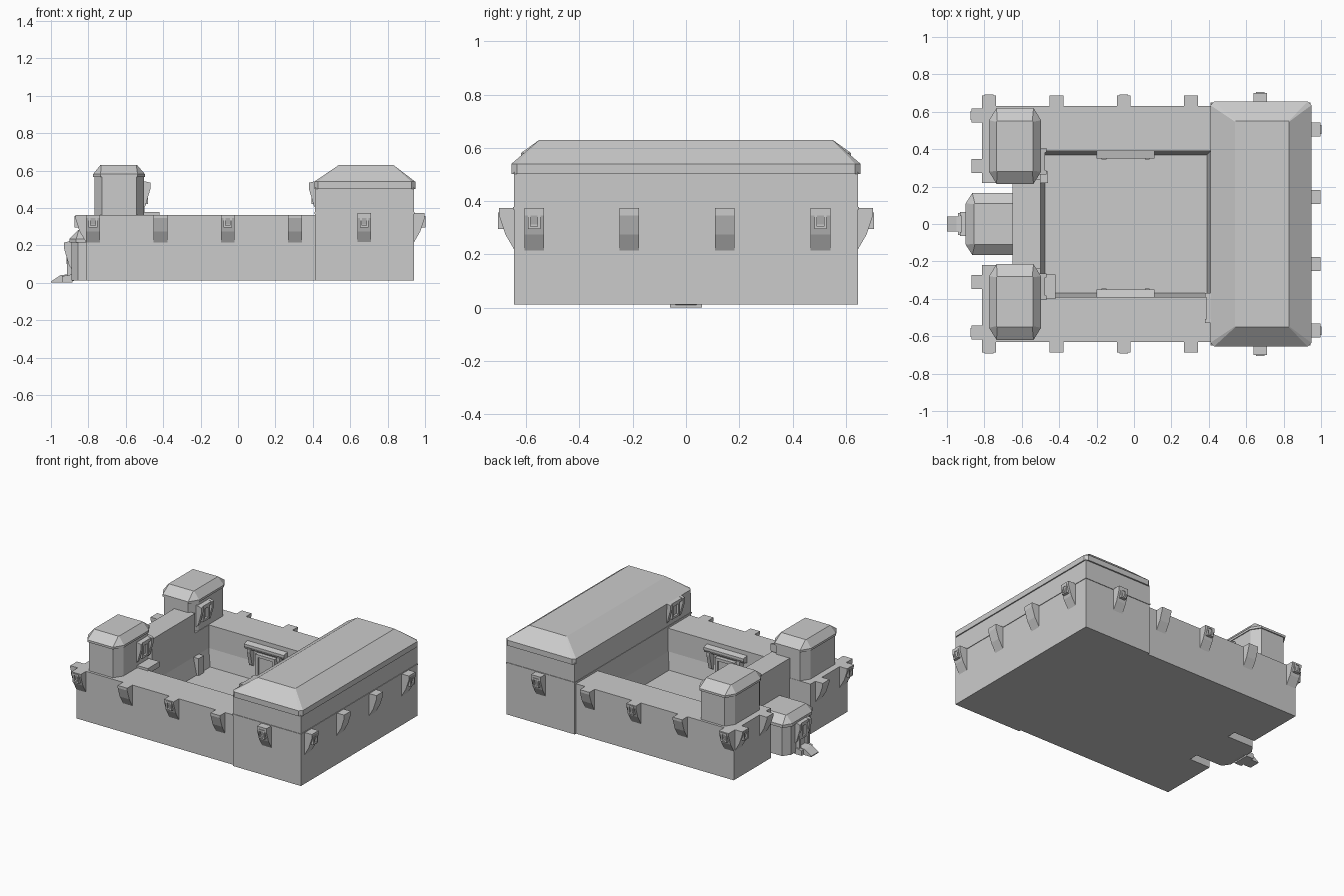
import bpy, bmesh
from math import pi
from mathutils import Matrix, Vector

if "Cube" in bpy.data.objects:
    bpy.data.objects.remove(bpy.data.objects["Cube"])


def finish(name, bm, m=Matrix()):
    bmesh.ops.recalc_face_normals(bm, faces=bm.faces)
    me = bpy.data.meshes.new(name)
    bm.to_mesh(me)
    bm.free()
    ob = bpy.data.objects.new(name, me)
    bpy.context.collection.objects.link(ob)
    ob.matrix_world = m
    return ob


def loft(name, loops, caps=True, m=Matrix()):
    """Skin a stack of equal-length point loops."""
    bm = bmesh.new()
    rings = [[bm.verts.new(p) for p in l] for l in loops]
    n = len(rings[0])
    for a, b in zip(rings, rings[1:]):
        for i in range(n):
            bm.faces.new((a[i], a[(i + 1) % n], b[(i + 1) % n], b[i]))
    if caps:
        bm.faces.new(rings[0][::-1])
        bm.faces.new(rings[-1])
    return finish(name, bm, m)


def prism(name, pts, z0, z1):
    return loft(name, [[(x, y, z) for x, y in pts] for z in (z0, z1)])


def rect(x0, x1, y0, y1):
    return [(x0, y0), (x1, y0), (x1, y1), (x0, y1)]


def octagon(x0, x1, y0, y1, cx, cy):
    return [(x0 + cx, y0), (x1 - cx, y0), (x1, y0 + cy), (x1, y1 - cy),
            (x1 - cx, y1), (x0 + cx, y1), (x0, y1 - cy), (x0, y0 + cy)]


def at(x, y, angle, z=0):
    return Matrix.Translation((x, y, z)) @ Matrix.Rotation(angle, 4, 'Z')


def slab(name, profile, w, m, off=0):
    """Outward/up profile extruded sideways; local +x points outward."""
    return loft(name, [[(x, y + off, z) for x, z in profile] for y in (-w / 2, w / 2)], m=m)


def window(name, m, d0, d1, w, z0, z1, rim=.01):
    """Box whose outer face is inset and pushed back into a pane."""
    def ring(d, i):
        return [(d, -w/2+i, z0+i), (d, w/2-i, z0+i), (d, w/2-i, z1-i), (d, -w/2+i, z1-i)]
    loft(name, [ring(d0, 0), ring(d1, 0), ring(d1, rim), ring(d1 - .015, rim)], m=m)


def corbel(m, top, has_window):
    slab("wall_corbel", [(-.01, top), (.058, top), (.058, .345), (.035, .275), (0, .215), (-.01, .215)], .074, m)
    if has_window:
        window("corbel_window", m, .0, .062, .046, .295, .357)


def oriel(name, m, w=.14):
    prof = [(-.01, .39), (.008, .41), (.034, .50), (.034, .535), (-.01, .545)]
    for s in (-1, 1):
        slab(name + "_bracket", prof, .022, m, s * (w / 2 - .011))
    window(name + "_pane", m, -.01, .022, w * .5, .42, .52, .014)
    slab(name + "_lintel", [(-.01, .515), (.026, .515), (.026, .535), (-.01, .545)], w, m)


# Curtain walls and courtyard
XL, Y = -.812, .63
prism("curtain_wall", [(.42, -Y), (XL, -Y), (XL, -.22), (-.65, -.22), (-.65, .22), (XL, .22), (XL, Y),
                       (.42, Y), (.42, .39), (-.5, .39), (-.5, -.39), (.42, -.39)], .012, .362)
prism("courtyard_floor", rect(-.5, .42, -.39, .39), .012, .08)
loft("courtyard_batter", [[(x, y, .2) for x, y in rect(-.5, .41, -.39, .39)],
                          [(x, y, .081) for x, y in rect(-.475, .39, -.37, .37)]], caps=False)
prism("gate_wing", rect(-.65, -.5, -.24, .24), .3, .5)
prism("walkway_platform", rect(-.51, -.42, -.4, -.27), .34, .378)
prism("courtyard_buttress", rect(-.5, -.46, .22, .28), .08, .2)

# Parapet rim that steps out around every wall corbel
side_x, left_y, h = (.305, -.055, -.415, -.775), (-.58, -.31), .037
half = [(.5, -Y)]
for x in side_x:
    half += [(x + h, -Y), (x + h, -.69), (x - h, -.69), (x - h, -Y)]
for y in left_y:
    half += [(XL, y - h), (-.87, y - h), (-.87, y + h), (XL, y + h)]
half += [(XL, -.22), (-.65, -.22)]
outline = half + [(x, -y) for x, y in reversed(half)]
bm = bmesh.new()
face = bm.faces.new([bm.verts.new((x, y, .345)) for x, y in outline])
face.normal_update()
ring = bmesh.ops.inset_region(bm, faces=[face], thickness=.01, use_even_offset=True)["faces"]
bmesh.ops.delete(bm, geom=[face], context='FACES_ONLY')
ext = bmesh.ops.extrude_face_region(bm, geom=ring, use_keep_orig=True)["geom"]
bmesh.ops.translate(bm, vec=Vector((0, 0, .035)), verts=[v for v in ext if isinstance(v, bmesh.types.BMVert)])
finish("parapet_rim", bm)

# Corbels on all four sides
for s in (-1, 1):
    for i, x in enumerate(side_x):
        corbel(at(x, s * Y, s * pi / 2), .362, i % 2 == 1)
    for i, y in enumerate(left_y):
        corbel(at(XL, s * y, pi), .362, i == 0)
    corbel(at(.675, s * .643, s * pi / 2), .374, True)
for i, y in enumerate((-.57, -.213, .145, .505)):
    corbel(at(.94, y, 0), .374, i in (0, 3))

# Great hall with band courses and hipped roof
prism("hall_body", rect(.412, .94, -.645, .645), .012, .51)
prism("hall_string_course", rect(.409, .944, -.649, .649), .368, .378)
c = .02
eave = octagon(.408, .948, -.655, .655, c, c)
loft("hall_roof", [[(x, y, z) for x, y in pts] for pts, z in (
    (eave, .502), (eave, .54), (octagon(.54, .83, -.55, .55, .003, .003), .63))])

# Corner towers
for s in (-1, 1):
    plan = octagon(-.768, -.503, .222, .612, .04, .06)
    cap = octagon(-.775, -.497, .215, .62, .04, .065)
    top = octagon(-.735, -.54, .28, .55, .004, .004)
    flip = lambda pts, z: [(x, s * y, z) for x, y in pts]
    loft("tower_body", [flip(plan, .35), flip(plan, .575)])
    loft("tower_roof", [flip(cap, .565), flip(cap, .58), flip(top, .63)])
    oriel("tower_oriel", at(-.503, s * .335, 0))
    # Sheltered doors facing the courtyard
    m = at(-.045, s * .39, -s * pi / 2)
    slab("door_canopy", [(-.01, .28), (.03, .29), (.04, .31), (.04, .325), (-.01, .335)], .31, m)
    window("courtyard_door", m, -.01, .028, .15, .08, .27, .02)
    for o in (-.115, .115):
        slab("canopy_bracket", [(-.01, .16), (.022, .18), (.046, .28), (.046, .3), (-.01, .3)], .025, m, o)
oriel("hall_oriel", at(.414, -.45, pi), .16)

# Gatehouse with entry ramp
gate = octagon(-.89, -.5, -.155, .155, .035, .05)
gcap = octagon(-.9, -.5, -.165, .165, .035, .055)
gtop = octagon(-.855, -.5, -.11, .11, .004, .004)
loft("gatehouse", [[(x, y, z) for x, y in gate] for z in (.012, .23)])
loft("gatehouse_roof", [[(x, y, z) for x, y in p] for p, z in ((gcap, .215), (gcap, .235), (gtop, .282))])
m = at(-.895, 0, pi)
oriel("gate_hood", at(-.895, 0, pi, -.32), .13)
window("gate_door", m, -.02, .02, .1, .02, .2, .016)
slab("gate_ramp", [(-.03, .012), (.06, .0), (.105, .0), (.105, .006), (.055, .04), (-.03, .05)], .08, m)
slab("gate_step", [(-.01, .0), (.045, .0), (.045, .035), (-.01, .045)], .12, m)
